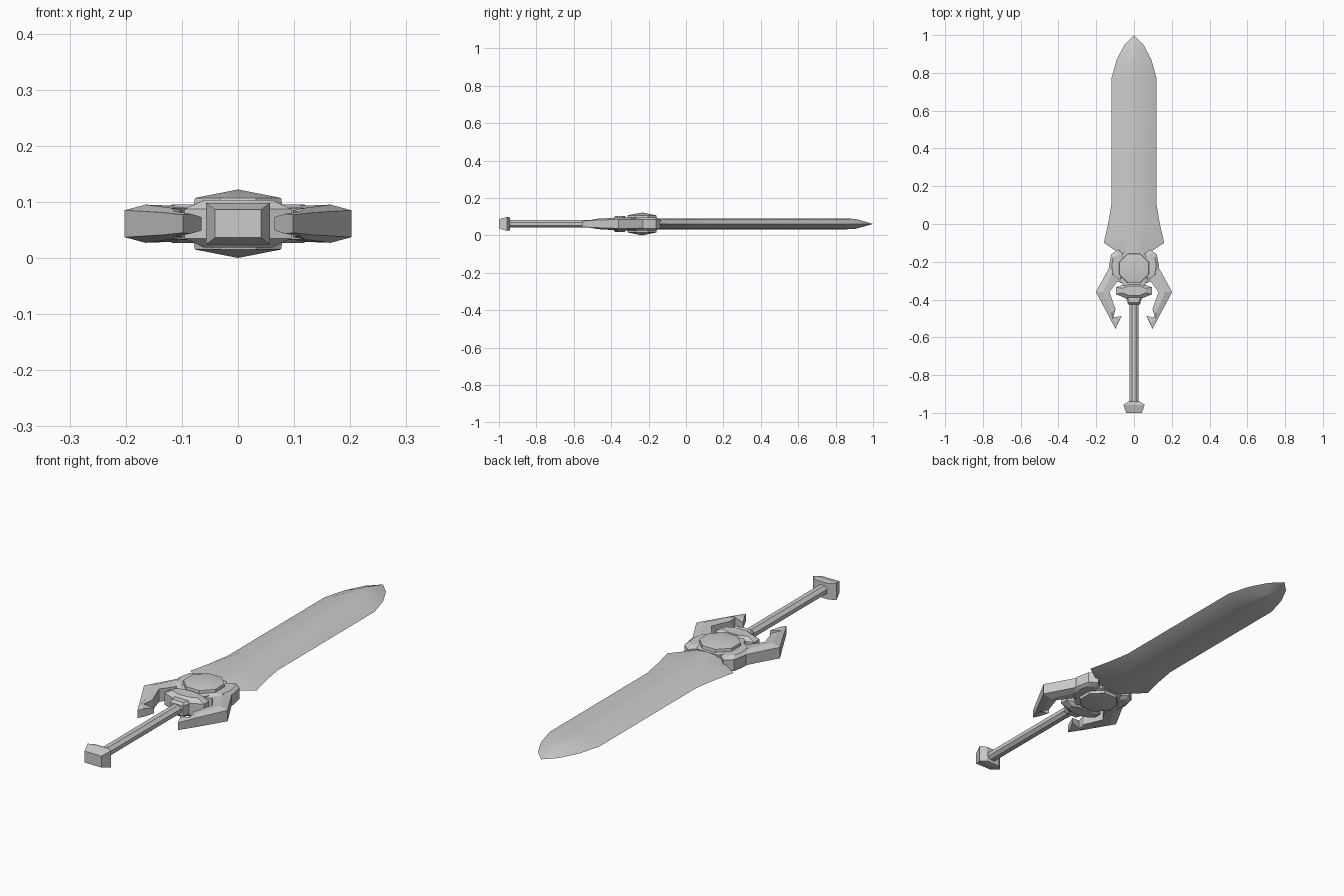
import bpy, math
from math import pi, cos, sin

cube = bpy.data.objects.get("Cube")
if cube:
    bpy.data.objects.remove(cube)

MID = 0.061  # height of the flat mid plane

steel = bpy.data.materials.new("grey_steel")
steel.use_nodes = True
steel.diffuse_color = (0.6, 0.6, 0.6, 1)
steel.node_tree.nodes["Principled BSDF"].inputs["Base Color"].default_value = (0.6, 0.6, 0.6, 1)


def loft(name, rings, smooth=20):
    """Skin a list of equal closed rings and cap both ends."""
    n = len(rings[0])
    verts = [p for ring in rings for p in ring]
    faces = [(k * n + i, k * n + (i + 1) % n, (k + 1) * n + (i + 1) % n, (k + 1) * n + i)
             for k in range(len(rings) - 1) for i in range(n)]
    faces += [tuple(range(n)), tuple(range(len(verts) - n, len(verts)))]
    mesh = bpy.data.meshes.new(name)
    mesh.from_pydata(verts, [], faces)
    obj = bpy.data.objects.new(name, mesh)
    bpy.context.collection.objects.link(obj)
    obj.location.z = MID
    mesh.materials.append(steel)
    bpy.ops.object.select_all(action='DESELECT')
    obj.select_set(True)
    bpy.context.view_layer.objects.active = obj
    bpy.ops.object.mode_set(mode='EDIT')
    bpy.ops.mesh.select_all(action='SELECT')
    bpy.ops.mesh.remove_doubles(threshold=0.0005)
    bpy.ops.mesh.normals_make_consistent(inside=False)
    bpy.ops.object.mode_set(mode='OBJECT')
    bpy.ops.object.shade_smooth_by_angle(angle=math.radians(smooth))
    return obj


def strip_rings(sections, side=1):
    """Each section is a row of (x, y, half thickness), mirrored below the mid plane."""
    return [[(side * x, y, h) for x, y, h in row] +
            [(side * x, y, -h) for x, y, h in reversed(row)] for row in sections]


def plate(name, outline, low, high, inset, centre):
    """Slab whose rim is low and whose inset top and bottom are high."""
    def ring(z, s):
        return [(centre[0] + (x - centre[0]) * s, centre[1] + (y - centre[1]) * s, z)
                for x, y in outline]
    return loft(name, [ring(-high, inset), ring(-low, 1), ring(low, 1), ring(high, inset)])


def mirrored(half):
    return half + [(-x, y) for x, y in reversed(half)]


def octagon(r, z, y=-0.235):
    return [(r * cos(pi / 8 + i * pi / 4), y + r * sin(pi / 8 + i * pi / 4), z) for i in range(8)]


# Blade: edge x, edge y, bevel x, bevel y, bevel half thickness
blade_rows = [
    (0.10, -0.14, 0.03, -0.17, 0.026),
    (0.16, -0.10, 0.045, -0.08, 0.026),
    (0.137, 0.0, 0.055, 0.02, 0.026),
    (0.12, 0.10, 0.06, 0.12, 0.026),
    (0.12, 0.77, 0.06, 0.75, 0.026),
    (0.092, 0.87, 0.035, 0.85, 0.026),
    (0.05, 0.95, 0.012, 0.905, 0.024),
    (0.0, 1.0, 0.0, 1.0, 0.0),
]
blade = []
for ex, ey, bx, by, h in blade_rows:
    ridge = h * 1.12
    blade.append([(-ex, ey, 0), (-bx, by, h), (0, by, ridge), (bx, by, h),
                  (ex, ey, 0), (bx, by, -h), (0, by, -ridge), (-bx, by, -h)])
loft("blade", blade, 35)

# Round boss with a shallow point on both faces
loft("centre_boss", [octagon(0.0, -0.061), octagon(0.083, -0.046), octagon(0.085, -0.036),
                     octagon(0.085, 0.036), octagon(0.083, 0.046), octagon(0.0, 0.061)])

# Guard hub
plate("guard_hub", mirrored([(0.05, -0.15), (0.08, -0.19), (0.085, -0.27), (0.05, -0.34)]),
      0.03, 0.034, 0.9, (0, -0.235))

# Shoulder blocks and hooked arms on each side
shoulder = [(0.05, -0.165), (0.085, -0.135), (0.12, -0.16), (0.132, -0.22),
            (0.12, -0.285), (0.065, -0.315)]
arm = [
    [(0.125, -0.22, 0.023), (0.11, -0.25, 0.032), (0.085, -0.30, 0.028)],
    [(0.202, -0.36, 0.024), (0.165, -0.36, 0.034), (0.13, -0.36, 0.028)],
    [(0.135, -0.485, 0.02), (0.118, -0.47, 0.028), (0.098, -0.45, 0.024)],
    [(0.117, -0.52, 0.018), (0.113, -0.505, 0.022), (0.11, -0.495, 0.02)],
    [(0.098, -0.555, 0.016), (0.085, -0.525, 0.018), (0.065, -0.487, 0.012)],
]
for label, side in (("left", 1), ("right", -1)):
    plate(label + "_shoulder", [(side * x, y) for x, y in shoulder],
          0.024, 0.034, 0.7, (side * 0.085, -0.22))
    loft(label + "_guard_arm", strip_rings(arm, side), 15)

# Winged collar at the top of the grip
plate("collar_wings", mirrored([(0.04, -0.315), (0.095, -0.335), (0.095, -0.372), (0.04, -0.395)]),
      0.026, 0.042, 0.65, (0, -0.35))
plate("collar_throat", mirrored([(0.05, -0.36), (0.032, -0.425)]), 0.022, 0.032, 0.8, (0, -0.38))


# Eight-sided grip
def grip_ring(y):
    return [(0.026 * cos(pi / 8 + i * pi / 4), y, 0.022 * sin(pi / 8 + i * pi / 4)) for i in range(8)]


loft("grip", [grip_ring(-0.96), grip_ring(-0.38)])


# Flared pommel
def box_ring(y, x, z):
    return [(-x, y, -z), (x, y, -z), (x, y, z), (-x, y, z)]


loft("pommel", [box_ring(-1.0, 0.041, 0.025), box_ring(-0.957, 0.057, 0.037),
                box_ring(-0.94, 0.03, 0.035)])
